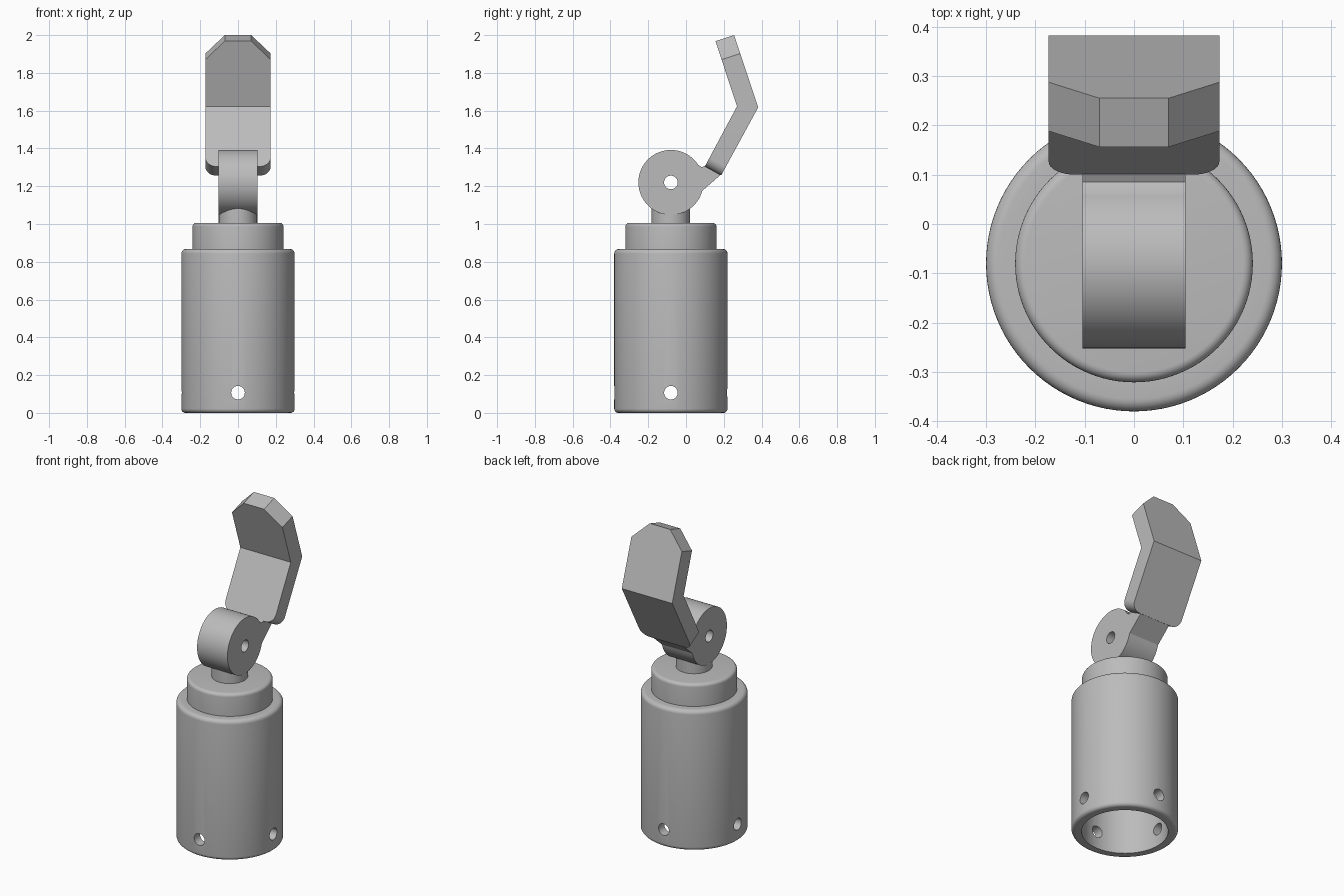
import bpy
import bmesh
from math import cos, sin, pi, radians
from mathutils import Matrix

if "Cube" in bpy.data.objects:
    bpy.data.objects.remove(bpy.data.objects["Cube"], do_unlink=True)

AXIS_Y = -0.08       # centre line of the body
PIVOT_Z = 1.22       # height of the pivot

steel = bpy.data.materials.new("plain grey")
steel.use_nodes = True
GREY = (0.5, 0.5, 0.5, 1)
steel.diffuse_color = GREY
steel.node_tree.nodes["Principled BSDF"].inputs["Base Color"].default_value = GREY


def make_object(name, bm):
    bmesh.ops.recalc_face_normals(bm, faces=bm.faces)
    mesh = bpy.data.meshes.new(name)
    bm.to_mesh(mesh)
    bm.free()
    mesh.materials.append(steel)
    obj = bpy.data.objects.new(name, mesh)
    bpy.context.collection.objects.link(obj)
    return obj


def activate(obj):
    bpy.ops.object.select_all(action='DESELECT')
    obj.select_set(True)
    bpy.context.view_layer.objects.active = obj


def smooth(obj):
    activate(obj)
    bpy.ops.object.shade_smooth_by_angle(angle=radians(30))


def lathe(name, profile, steps=96):
    """Spin an (r, z) profile about the body axis."""
    bm = bmesh.new()
    verts = [bm.verts.new((r, AXIS_Y, z)) for r, z in profile]
    edges = [bm.edges.new(pair) for pair in zip(verts, verts[1:])]
    bmesh.ops.spin(bm, geom=verts + edges, cent=(0, AXIS_Y, 0), axis=(0, 0, 1),
                   angle=2 * pi, steps=steps)
    bmesh.ops.remove_doubles(bm, verts=bm.verts, dist=1e-5)
    return make_object(name, bm)


def extrude_side(points, half_width):
    """Extrude a (y, z) outline symmetrically across x."""
    bm = bmesh.new()
    face = bm.faces.new([bm.verts.new((-half_width, y, z)) for y, z in points])
    new = bmesh.ops.extrude_face_region(bm, geom=[face])["geom"]
    bmesh.ops.translate(bm, vec=(2 * half_width, 0, 0),
                        verts=[v for v in new if isinstance(v, bmesh.types.BMVert)])
    return bm


def drill(obj, radius, z, axis):
    """Cut a round hole straight through along the x or y axis."""
    bm = bmesh.new()
    turn = Matrix.Rotation(pi / 2, 4, 'Y' if axis == 'x' else 'X')
    bmesh.ops.create_cone(bm, cap_ends=True, segments=32, radius1=radius, radius2=radius,
                          depth=1, matrix=Matrix.Translation((0, AXIS_Y, z)) @ turn)
    cutter = make_object("hole_cutter", bm)
    cutter.hide_render = True
    mod = obj.modifiers.new("hole", 'BOOLEAN')
    mod.operation = 'DIFFERENCE'
    mod.solver = 'EXACT'
    mod.object = cutter
    activate(obj)
    bpy.ops.object.modifier_apply(modifier=mod.name)
    bpy.data.objects.remove(cutter, do_unlink=True)


def fillet(r, z, size, start):
    """Quarter round about (r, z), starting at an angle in degrees."""
    return [(r + size * cos(a), z + size * sin(a))
            for a in (radians(start + 15 * i) for i in range(7))]


# Body: hollow sleeve with rounded rims and a stepped collar
profile = [(0, 0.8), (0.243, 0.8), (0.243, 0)]
profile += fillet(0.278, 0.022, 0.022, -90)
profile += fillet(0.275, 0.843, 0.025, 0)
profile += [(0.241, 0.868)]
profile += fillet(0.221, 0.986, 0.02, 0)
profile += [(0, 1.006)]
body = lathe("body", profile)
for axis in 'xy':
    drill(body, 0.036, 0.107, axis)
smooth(body)

# Post between the collar and the knuckle
smooth(lathe("post", [(0, 0.99), (0.102, 0.99), (0.102, 1.12), (0, 1.12)], 64))

# Knuckle: round barrel with a short neck reaching to the blade
outline = [(AXIS_Y + 0.172 * cos(a), PIVOT_Z + 0.172 * sin(a))
           for a in (radians(33 + 312 * i / 72) for i in range(73))]
outline += [(0.183, 1.26), (0.1, 1.308), (0.085, 1.3)]
knuckle = make_object("knuckle", extrude_side(outline, 0.104))
drill(knuckle, 0.036, PIVOT_Z, 'x')
smooth(knuckle)

# Blade: bent plate, chamfered at the tip and rounded at the foot
bm = extrude_side([(0.1, 1.305), (0.186, 1.257), (0.382, 1.617),
                   (0.255, 2.0), (0.156, 1.968), (0.27, 1.623)], 0.173)


def corner_edges(low, high):
    return [e for e in bm.edges
            if abs(e.verts[0].co.x - e.verts[1].co.x) < 1e-4
            and all(low < v.co.z < high for v in e.verts)]


bmesh.ops.bevel(bm, geom=corner_edges(1.9, 2.1), offset=0.103, segments=1,
                affect='EDGES', profile=0.5)
bmesh.ops.bevel(bm, geom=corner_edges(1.2, 1.4), offset=0.055, segments=8,
                affect='EDGES', profile=0.5)
smooth(make_object("blade", bm))
